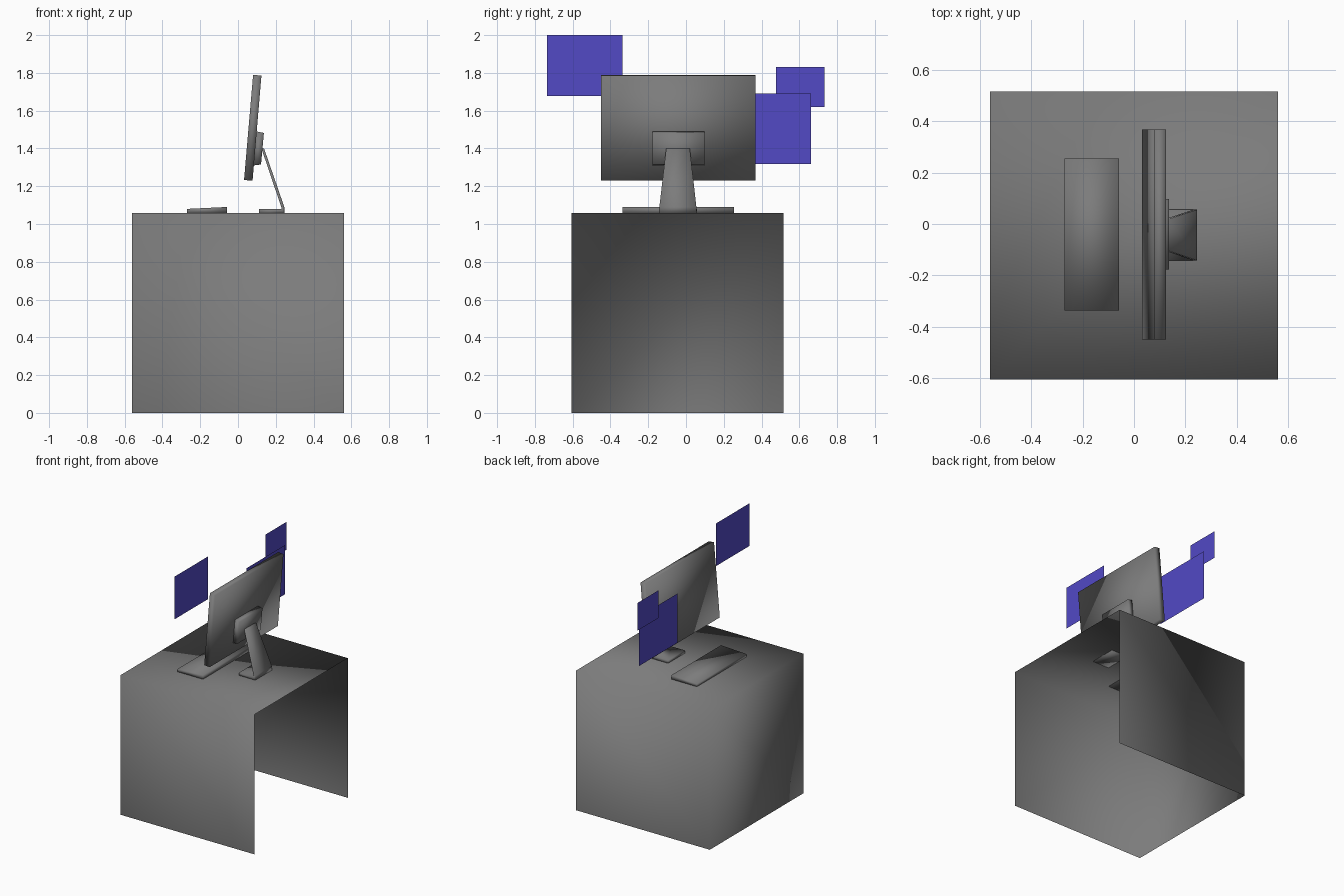
import bpy, bmesh

if "Cube" in bpy.data.objects:
    bpy.data.objects.remove(bpy.data.objects["Cube"])


def colour(name, rgb):
    mat = bpy.data.materials.new(name)
    mat.diffuse_color = (*rgb, 1)
    mat.use_nodes = True
    mat.node_tree.nodes["Principled BSDF"].inputs["Base Color"].default_value = mat.diffuse_color
    return mat


dark = colour("dark_grey", (0.2, 0.2, 0.2))
blue = colour("panel_blue", (0.085, 0.068, 0.56))


def make(name, bm, smooth=True, material=dark):
    bm.normal_update()
    mesh = bpy.data.meshes.new(name)
    bm.to_mesh(mesh)
    bm.free()
    for p in mesh.polygons:
        p.use_smooth = smooth
    mesh.materials.append(material)
    obj = bpy.data.objects.new(name, mesh)
    bpy.context.collection.objects.link(obj)
    return obj


def slab(name, profile, y0, y1):
    """Extrude a closed (x, z) profile from y0 to y1."""
    bm = bmesh.new()
    face = bm.faces.new([bm.verts.new((x, y0, z)) for x, z in profile])
    ext = bmesh.ops.extrude_face_region(bm, geom=[face], use_keep_orig=True)
    bmesh.ops.translate(bm, vec=(0, y1 - y0, 0),
                        verts=[v for v in ext["geom"] if isinstance(v, bmesh.types.BMVert)])
    bmesh.ops.recalc_face_normals(bm, faces=bm.faces)
    return make(name, bm)


def loft(name, sections):
    """Bridge quads given as (outer xz, inner xz, y0, y1)."""
    bm = bmesh.new()
    rings = [[bm.verts.new((a[0], y0, a[1])), bm.verts.new((a[0], y1, a[1])),
              bm.verts.new((b[0], y1, b[1])), bm.verts.new((b[0], y0, b[1]))]
             for a, b, y0, y1 in sections]
    for r, s in zip(rings, rings[1:]):
        for i in range(4):
            j = (i + 1) % 4
            bm.faces.new((r[i], r[j], s[j], s[i]))
    bm.faces.new(rings[0])
    bm.faces.new(rings[-1])
    bmesh.ops.recalc_face_normals(bm, faces=bm.faces)
    return make(name, bm)


# desk: thin box shell, open underneath and on the +x side
bm = bmesh.new()
bmesh.ops.create_cube(bm, size=1)
bmesh.ops.scale(bm, vec=(1.12, 1.12, 1.058), verts=bm.verts)
bmesh.ops.translate(bm, vec=(0, -0.045, 0.529), verts=bm.verts)
bm.normal_update()
bmesh.ops.delete(bm, geom=[f for f in bm.faces if f.normal.x > 0.5 or f.normal.z < -0.5],
                 context='FACES_ONLY')
make("desk", bm)

# keyboard wedge
slab("keyboard", [(-0.27, 1.055), (-0.058, 1.055), (-0.058, 1.09), (-0.27, 1.08)], -0.337, 0.255)

# tilted screen and the mount plate behind it
slab("monitor_screen", [(0.032, 1.233), (0.077, 1.229), (0.124, 1.785), (0.08, 1.79)], -0.45, 0.367)
loft("monitor_mount", [((0.082, 1.31), (0.098, 1.49), -0.178, 0.097),
                       ((0.122, 1.315), (0.137, 1.482), -0.178, 0.097)])

# bent strip: foot, heel and tapering neck
loft("monitor_stand", [((0.11, 1.055), (0.11, 1.08), -0.143, 0.057),
                       ((0.245, 1.055), (0.229, 1.08), -0.143, 0.057),
                       ((0.245, 1.09), (0.229, 1.09), -0.141, 0.055),
                       ((0.138, 1.40), (0.124, 1.40), -0.105, 0.02)])

# floating blue panels: x, y range, z range
for name, x, y0, y1, z0, z1 in (("panel_left", -0.015, -0.737, -0.337, 1.677, 2.0),
                                ("panel_right_large", -0.07, 0.20, 0.663, 1.317, 1.69),
                                ("panel_right_small", -0.105, 0.477, 0.733, 1.62, 1.83)):
    bm = bmesh.new()
    bm.faces.new([bm.verts.new(c) for c in ((x, y0, z0), (x, y1, z0), (x, y1, z1), (x, y0, z1))])
    make(name, bm, False, blue)
